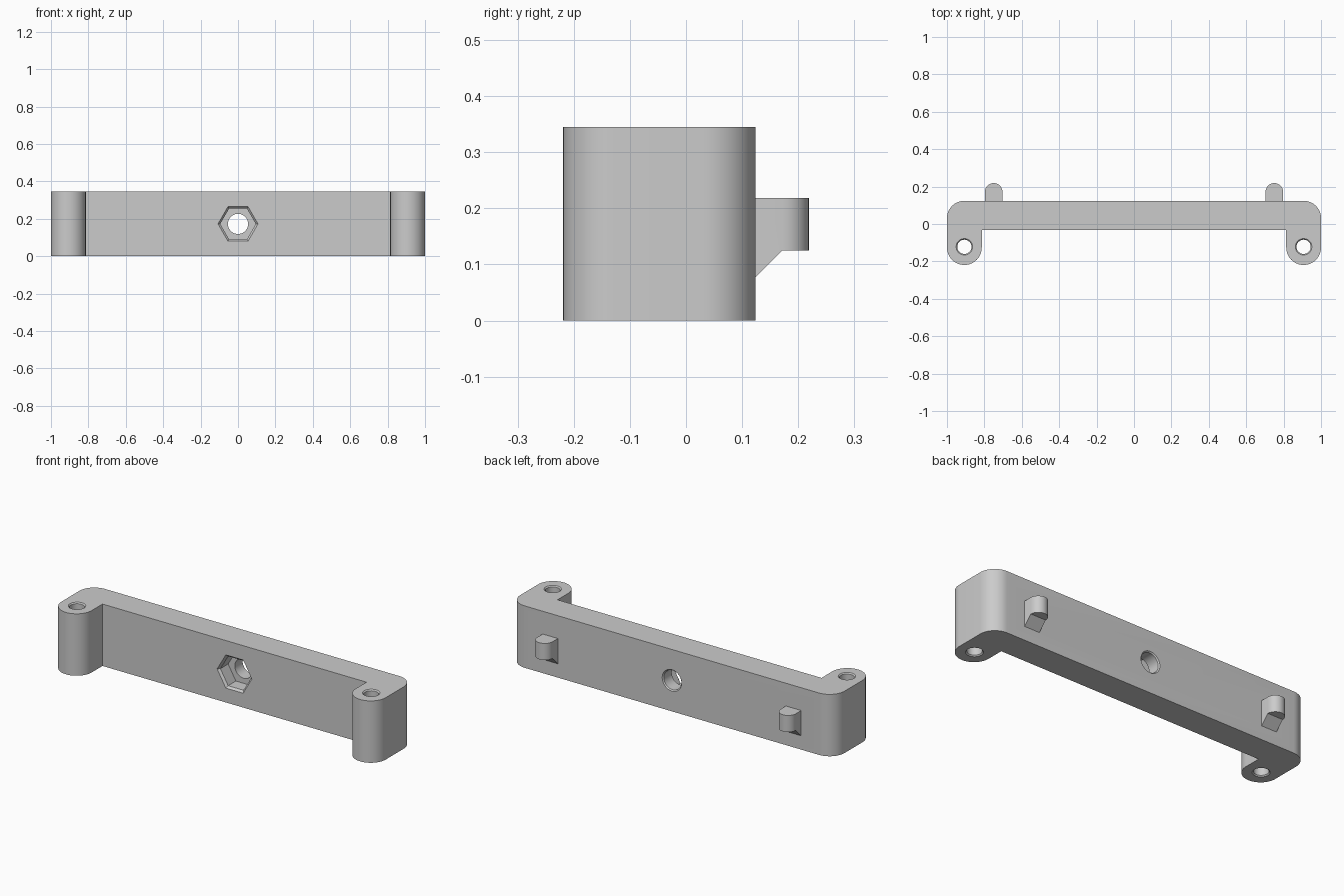
import bpy, bmesh
from math import pi, cos, sin, radians
from mathutils import Matrix, Vector

if "Cube" in bpy.data.objects:
    bpy.data.objects.remove(bpy.data.objects["Cube"], do_unlink=True)

H = 0.345            # bracket height
FRONT, BACK = -0.219, 0.124
BAR_FRONT = -0.031   # front face of the long bar
LEG_R = 0.093        # rounded leg radius
LEG_X = 1 - LEG_R
LEG_Y = FRONT + LEG_R

grey = bpy.data.materials.new("grey plastic")
grey.use_nodes = True
grey.diffuse_color = (0.6, 0.6, 0.6, 1)
grey.node_tree.nodes["Principled BSDF"].inputs["Base Color"].default_value = (0.6, 0.6, 0.6, 1)


def finish(name, bm):
    bmesh.ops.recalc_face_normals(bm, faces=bm.faces)
    mesh = bpy.data.meshes.new(name)
    bm.to_mesh(mesh)
    bm.free()
    mesh.materials.append(grey)
    obj = bpy.data.objects.new(name, mesh)
    bpy.context.collection.objects.link(obj)
    return obj


def prism(name, outline, step):
    """Extrude a closed outline of 3D points along a vector."""
    bm = bmesh.new()
    face = bm.faces.new([bm.verts.new(p) for p in outline])
    ext = bmesh.ops.extrude_face_region(bm, geom=[face])["geom"]
    bmesh.ops.translate(bm, vec=step, verts=[v for v in ext if isinstance(v, bmesh.types.BMVert)])
    return finish(name, bm)


def stack(name, sections, sides, matrix):
    """Skin regular polygons given as (radius, height) pairs."""
    bm = bmesh.new()
    rings = [[bm.verts.new((r * cos(2 * pi * i / sides), r * sin(2 * pi * i / sides), h))
              for i in range(sides)] for r, h in sections]
    for a, b in zip(rings, rings[1:]):
        for i in range(sides):
            j = (i + 1) % sides
            bm.faces.new((a[i], a[j], b[j], b[i]))
    bm.faces.new(rings[0])
    bm.faces.new(rings[-1])
    bm.transform(matrix)
    return finish(name, bm)


def arc(cx, cy, r, start, end, steps=16):
    angles = [radians(start + (end - start) * i / steps) for i in range(steps + 1)]
    return [(cx + r * cos(a), cy + r * sin(a)) for a in angles]


def boolean(obj, tool, operation):
    mod = obj.modifiers.new(operation.lower(), "BOOLEAN")
    mod.operation = operation
    mod.solver = "EXACT"
    mod.object = tool
    bpy.context.view_layer.objects.active = obj
    bpy.ops.object.modifier_apply(modifier=mod.name)
    bpy.data.objects.remove(tool, do_unlink=True)


# Bracket body: half outline mirrored into a wide U shape
half = [(1 - 2 * LEG_R, BAR_FRONT)]
half += arc(LEG_X, LEG_Y, LEG_R, 180, 360, 32)
half += arc(LEG_X, BACK - LEG_R, LEG_R, 0, 90)
outline = half + [(-x, y) for x, y in reversed(half)]
body = prism("bracket_body", [(x, y, 0) for x, y in outline], Vector((0, 0, H)))

# Pegs on the back: rounded plan trimmed to a sloped side profile
PEG_R, PEG_X, PEG_Y = 0.047, 0.75, 0.172
INSIDE = BACK - 0.03
for side in (-1, 1):
    cx = side * PEG_X
    plan = [(cx + PEG_R, INSIDE)] + arc(cx, PEG_Y, PEG_R, 0, 180) + [(cx - PEG_R, INSIDE)]
    peg = prism("peg", [(x, y, 0.02) for x, y in plan], Vector((0, 0, 0.25)))
    profile = [(INSIDE - 0.02, 0.218), (0.25, 0.218), (0.25, 0.125), (PEG_Y, 0.125),
               (INSIDE - 0.02, 0.125 - (PEG_Y - INSIDE + 0.02))]
    trim = prism("peg_trim", [(cx - 0.1, y, z) for y, z in profile], Vector((0.2, 0, 0)))
    boolean(peg, trim, "INTERSECT")
    boolean(body, peg, "UNION")

# Vertical screw holes through the legs, chamfered at both ends
E, C = 0.01, 0.006
for side in (-1, 1):
    r = 0.038
    sections = [(r + C, -E), (r + C, 0), (r, C), (r, H - C), (r + C, H), (r + C, H + E)]
    hole = stack("leg_hole", sections, 40, Matrix.Translation((side * LEG_X, LEG_Y + 0.004, 0)))
    boolean(body, hole, "DIFFERENCE")

# Central bolt hole along y, then the hexagonal nut pocket in front
along_y = Matrix.Translation((0, 0, H / 2)) @ Matrix.Rotation(-pi / 2, 4, "X")
r = 0.054
bolt = stack("bolt_hole", [(r, BAR_FRONT - E), (r, BACK - C), (r + C, BACK), (r + C, BACK + E)],
             40, along_y)
boolean(body, bolt, "DIFFERENCE")
pocket = stack("nut_pocket", [(0.107, BAR_FRONT - E), (0.107, BAR_FRONT),
                              (0.095, BAR_FRONT + 0.012), (0.095, BAR_FRONT + 0.08)], 6, along_y)
boolean(body, pocket, "DIFFERENCE")

# Smooth curves, sharp edges
bpy.ops.object.select_all(action="DESELECT")
body.select_set(True)
bpy.context.view_layer.objects.active = body
bpy.ops.object.shade_smooth_by_angle(angle=radians(30))
